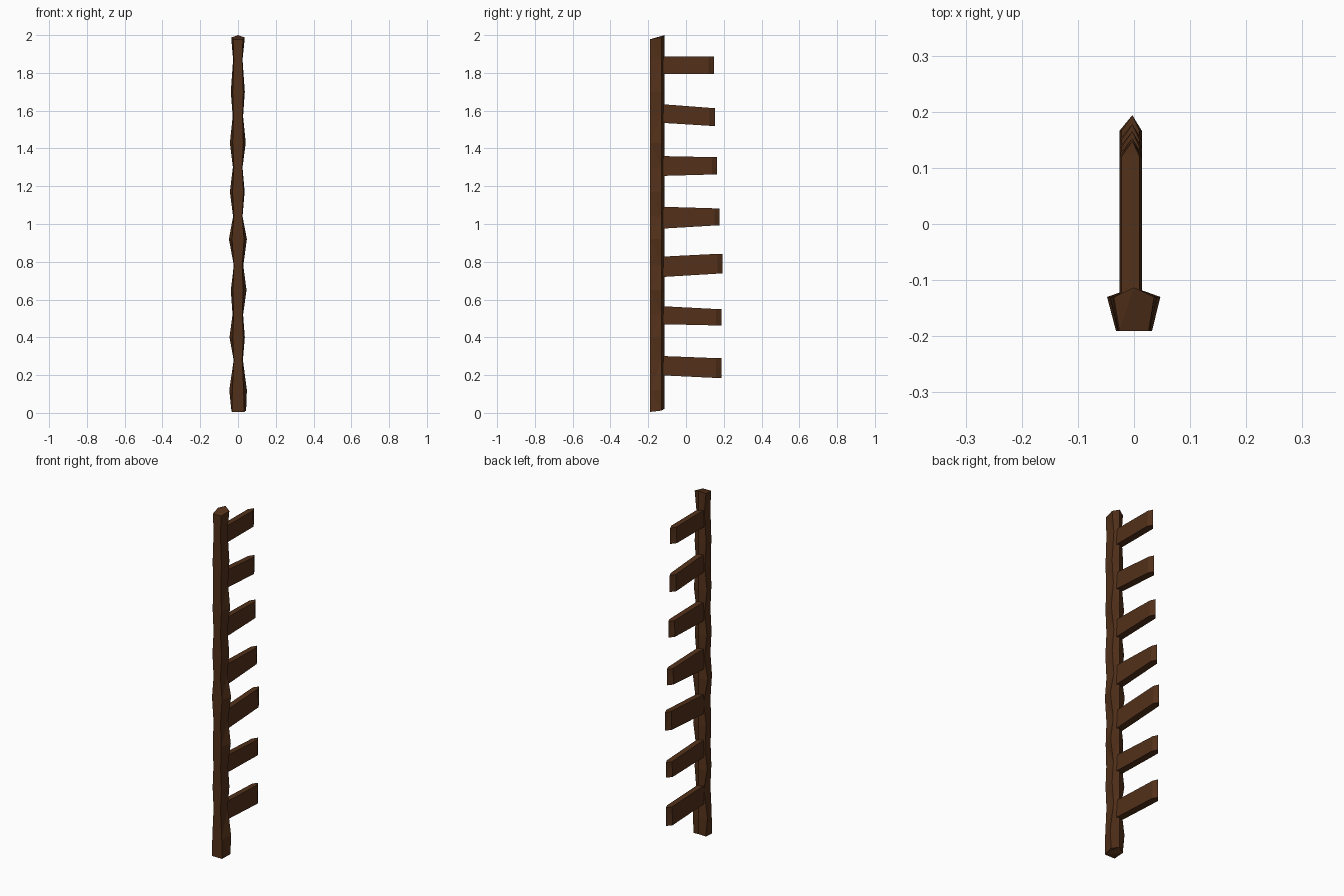
import bpy, bmesh

wood = bpy.data.materials.new("brown_wood")
wood.diffuse_color = (0.085, 0.030, 0.010, 1)


def make_object(name, rings):
    """Skin closed rings into a capped flat-shaded solid."""
    bm = bmesh.new()
    loops = [[bm.verts.new(p) for p in ring] for ring in rings]
    n = len(loops[0])
    for a, b in zip(loops, loops[1:]):
        for i in range(n):
            j = (i + 1) % n
            bm.faces.new((a[i], a[j], b[j], b[i]))
    bm.faces.new(loops[0][::-1])
    bm.faces.new(loops[-1])
    bmesh.ops.triangulate(bm, faces=bm.faces[:])
    bmesh.ops.recalc_face_normals(bm, faces=bm.faces[:])
    mesh = bpy.data.meshes.new(name)
    bm.to_mesh(mesh)
    bm.free()
    mesh.materials.append(wood)
    obj = bpy.data.objects.new(name, mesh)
    bpy.context.collection.objects.link(obj)
    return obj


# Rough five-sided pole: height, left and right knuckle, front half width, tilt
pole_levels = [
    (0.005, 0.035, 0.043, 0.032, 0.018), (0.12, 0.046, 0.047, 0.030, 0),
    (0.28, 0.023, 0.026, 0.022, 0), (0.40, 0.045, 0.036, 0.028, 0),
    (0.52, 0.029, 0.027, 0.023, 0), (0.65, 0.038, 0.045, 0.027, 0),
    (0.78, 0.022, 0.028, 0.022, 0), (0.92, 0.048, 0.047, 0.032, 0),
    (1.04, 0.026, 0.024, 0.022, 0), (1.17, 0.043, 0.035, 0.029, 0),
    (1.30, 0.027, 0.024, 0.022, 0), (1.43, 0.043, 0.041, 0.028, 0),
    (1.57, 0.028, 0.027, 0.024, 0), (1.70, 0.038, 0.036, 0.028, 0),
    (1.87, 0.026, 0.024, 0.022, 0), (1.978, 0.036, 0.036, 0.026, 0.022),
]
pole_rings = []
for z, left, right, front, tilt in pole_levels:
    pole_rings.append([
        (-front, -0.191, z), (front, -0.191, z), (right, -0.130, z + tilt * 0.4),
        (0, -0.113, z + tilt), (-left, -0.130, z + tilt * 0.4)])
make_object("pole", pole_rings)

# Seven wedge-ended pegs: root bottom/top, end bottom/top, tip distance
pegs = [
    (0.200, 0.302, 0.185, 0.290, 0.187), (0.470, 0.566, 0.463, 0.550, 0.187),
    (0.718, 0.826, 0.737, 0.842, 0.194), (0.974, 1.092, 0.992, 1.083, 0.178),
    (1.254, 1.360, 1.262, 1.354, 0.165), (1.537, 1.636, 1.520, 1.615, 0.153),
    (1.795, 1.888, 1.795, 1.886, 0.148),
]
for i, (rb, rt, eb, et, tip) in enumerate(pegs):
    rings = []
    for root_z, end_z, half in ((rb, eb, 0.020), (rt, et, 0.016)):
        cx = -0.006
        rings.append([
            (cx - half, -0.15, root_z), (cx + half, -0.15, root_z),
            (cx + half, tip - 0.028, end_z), (cx + 0.003, tip, end_z),
            (cx - half, tip - 0.028, end_z)])
    make_object(f"peg_{i + 1}", rings)
